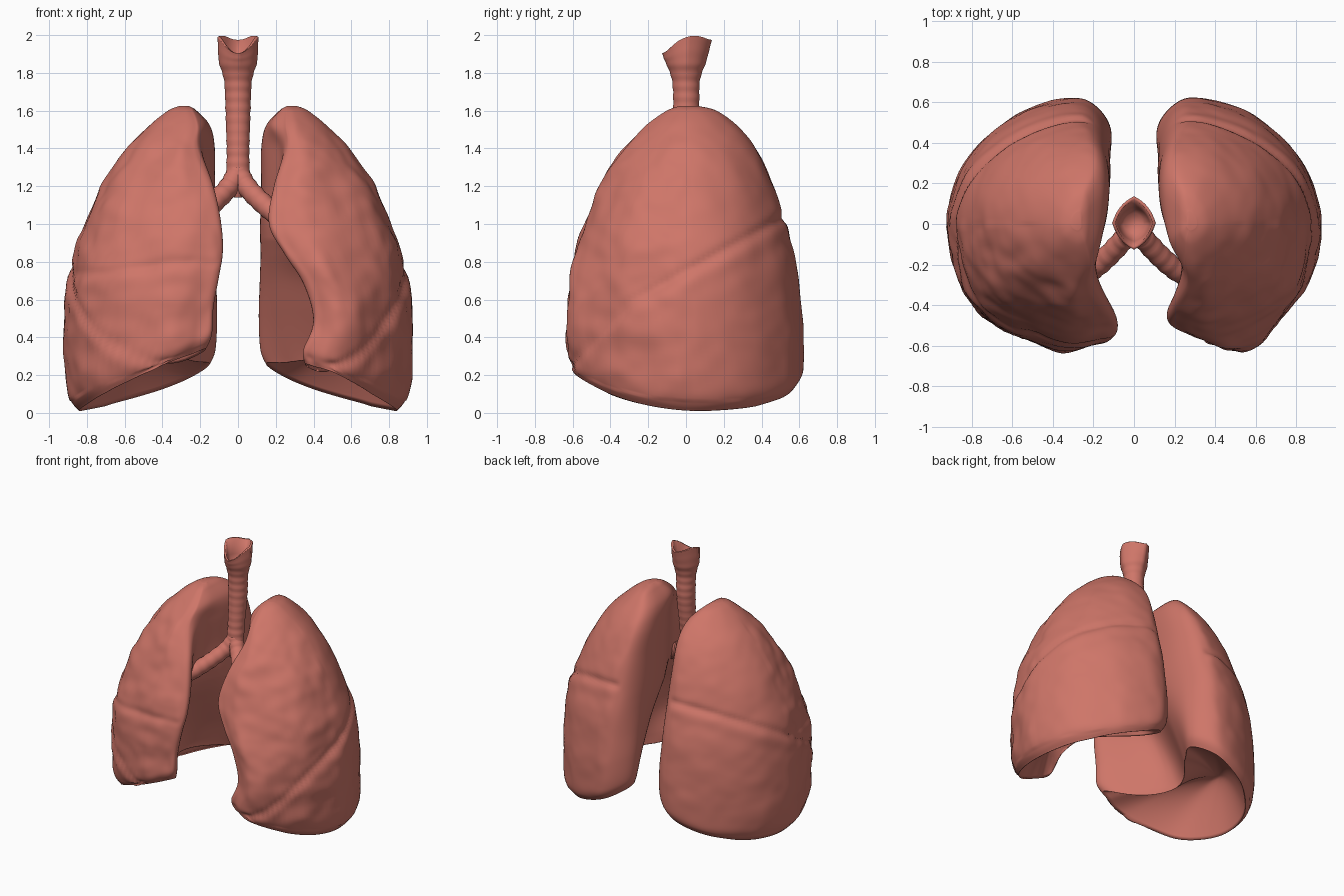
import bpy
import bmesh
import math
from mathutils import Vector, noise

if "Cube" in bpy.data.objects:
    bpy.data.objects.remove(bpy.data.objects["Cube"])

# One flesh colour for every part
flesh = bpy.data.materials.new("flesh_red")
flesh.use_nodes = True
flesh.diffuse_color = (0.62, 0.18, 0.14, 1)
flesh.node_tree.nodes["Principled BSDF"].inputs["Base Color"].default_value = flesh.diffuse_color


def spline(a, b, c, d, t):
    """Catmull-Rom blend between b and c."""
    return 0.5 * (2 * b + (c - a) * t + (2 * a - 5 * b + 4 * c - d) * t ** 2
                  + (3 * b - a - 3 * c + d) * t ** 3)


def smooth_path(points, steps, closed=False):
    """Resample a list of vectors with a smooth curve."""
    n = len(points)
    pick = (lambda i: points[i % n]) if closed else (lambda i: points[min(max(i, 0), n - 1)])
    result = []
    for i in range(n if closed else n - 1):
        for s in range(steps):
            result.append(spline(pick(i - 1), pick(i), pick(i + 1), pick(i + 2), s / steps))
    if not closed:
        result.append(points[-1])
    return result


def loft(bm, rings):
    """Skin rings of equal size with quads and close both ends."""
    loops = [[bm.verts.new(p) for p in ring] for ring in rings]
    n = len(loops[0])
    for low, high in zip(loops, loops[1:]):
        for i in range(n):
            j = (i + 1) % n
            bm.faces.new((low[i], low[j], high[j], high[i]))
    bm.faces.new(loops[0])
    bm.faces.new(loops[-1])
    bmesh.ops.recalc_face_normals(bm, faces=bm.faces)
    bm.normal_update()


def finish(bm, name):
    mesh = bpy.data.meshes.new(name)
    bm.to_mesh(mesh)
    bm.free()
    mesh.materials.append(flesh)
    obj = bpy.data.objects.new(name, mesh)
    bpy.context.collection.objects.link(obj)
    mesh.shade_smooth()


# Lung levels: height, medial x, lateral x, front y, back y
LEVELS = [
    (0, .15, .84, -.59, .58), (.1, .12, .9, -.62, .62), (.35, .11, .92, -.62, .62),
    (.6, .115, .91, -.61, .6), (.8, .12, .88, -.58, .575), (1, .12, .81, -.53, .52),
    (1.2, .125, .72, -.45, .46), (1.4, .125, .59, -.32, .37), (1.52, .15, .47, -.21, .27),
    (1.6, .22, .37, -.1, .16), (1.625, .26, .31, -.03, .06)]
# Front border x and hilum hollow x at each level
LEFT_FRONT = [.36, .35, .4, .35, .25, .165, .19, .25, .24, .25, .27]
LEFT_HOLLOW = [.52, .52, .5, .46, .36, .27, .24, .22, .18, .225, .26]
RIGHT_FRONT = [.18, .15, .14, .11, .085, .09, .13, .2, .2, .235, .27]
RIGHT_HOLLOW = [.46, .46, .44, .38, .29, .22, .2, .18, .17, .225, .26]


def section(z, medial, lateral, front, back, border, hollow):
    """Kidney-shaped outline of a lung, sinking to a crescent low down."""
    w = lateral - medial
    v = lateral - border
    sink = max(0, 1 - z / .9)
    points = [
        (medial, back * (.62 + .1 * sink)), (medial + w * .09, back * .93),
        (medial + w * .27, back), (medial + w * .6, back * .86),
        (medial + w * .89, back * .5), (lateral, back * .07),
        (lateral - w * .05, front * .36), (lateral - w * .22, front * .73),
        (border + v * .34, front), (border + v * .1, front * .97), (border, front * .85),
        (hollow, front * (.45 - .3 * sink)),
        (medial + (hollow - medial) * (.15 + .2 * sink), back * (.12 + .3 * sink))]
    return smooth_path([Vector(p) for p in points], 9, closed=True)


def rim_height(x, y):
    """Lower border: lowest at the outer back, raised over the medial hollow."""
    inward = max(0, .86 - x)
    slope = .2 * inward + .2 * inward ** 2
    tilt = (.2 if y < .15 else -.1) * (y - .15) ** 2
    arch = .16 * math.exp(-(y / .3) ** 2) * min(1, max(0, (.7 - x) / .2))
    return .004 + slope + tilt + arch


def groove(f):
    """Fissure cut with a slightly swollen lobe below it."""
    return -.012 * math.exp(-(f / .028) ** 2) + .006 * math.exp(-((f + .07) / .05) ** 2)


def build_lung(name, side, borders, hollows):
    table = [Vector(row + (b, h)) for row, b, h in zip(LEVELS, borders, hollows)]
    rings = []
    for level in smooth_path(table, 12):
        z = level[0]
        lift = max(0, 1 - z) ** 1.3
        rings.append([Vector((p.x, p.y, z + lift * rim_height(p.x, p.y)))
                      for p in section(*level)])

    # Hollow base that rises as a dome inside the rim
    rim = rings[0]
    centre = Vector((.71, .05, .4))
    base = []
    for k in range(1, 13):
        s = k / 12 if k < 12 else .965
        ring = []
        for p in rim:
            q = centre.lerp(p, s)
            q.z = p.z + (centre.z - p.z) * (1 - s * s)
            ring.append(q)
        base.append(ring)
    rings = base + rings

    bm = bmesh.new()
    loft(bm, rings)

    # Lobe fissures and uneven surface
    offsets = []
    for v in bm.verts:
        x, y, z = v.co
        outer = min(1, max(0, v.normal.x * 2 + abs(v.normal.y) * 1.5 - .2))
        if v.normal.z < -.5:
            outer = 0
        oblique = z - (.75 + .55 * y - .5 * max(0, -y - .3))
        push = groove(oblique)
        if side < 0 and y < .1 and oblique > 0:
            push += groove(z - .77 - .03 * math.sin(x * 6)) * .7
        rough = .016 if y < 0 else .007
        lumps = noise.noise(v.co * 5 + Vector((side, 0, 0)))
        lumps += .5 * noise.noise(v.co * 11)
        offsets.append(v.normal * outer * (push + rough * lumps * min(1, (1.63 - z) * 4)))
    for v, offset in zip(bm.verts, offsets):
        v.co += offset
        v.co.x *= side
    bmesh.ops.recalc_face_normals(bm, faces=bm.faces)
    finish(bm, name)


build_lung("left_lung", 1, LEFT_FRONT, LEFT_HOLLOW)
build_lung("right_lung", -1, RIGHT_FRONT, RIGHT_HOLLOW)

# Windpipe: height, half width, half depth, centre y, squareness of the throat
WINDPIPE = [(1.14, .02, .025, -.06, 0), (1.2, .055, .05, -.05, 0), (1.28, .062, .055, -.035, 0),
            (1.38, .06, .06, -.02, 0), (1.6, .066, .068, 0, 0), (1.76, .074, .074, 0, .2),
            (1.86, .102, .108, 0, .7), (1.95, .108, .132, .005, 1)]
N = 40


def pipe_ring(z, rx, ry, cy, diamond, rise=0):
    ring = []
    for i in range(N):
        a = math.tau * i / N
        c, s = math.cos(a), math.sin(a)
        k = 1 + diamond * .45 * (1 / (abs(c) + abs(s)) - 1)
        lift = rise * (.05 * c * c + .035 * s - .01)
        ring.append(Vector((rx * c * k, cy + ry * s * k, z + lift)))
    return ring


rings = []
for row in smooth_path([Vector(r) for r in WINDPIPE], 14):
    z, rx, ry, cy, diamond = row
    # Cartilage bands fade out towards the throat
    band = 1 + .025 * math.sin(z * 110) * (1 - min(1, max(0, diamond)))
    rise = max(0, (z - 1.85) / .1)
    rings.append(pipe_ring(z, rx * band, ry * band, cy, diamond, rise))
# Open throat: thin lip, then an inner wall going down
rings.append(pipe_ring(1.95, .092, .115, .005, 1, 1))
rings.append(pipe_ring(1.87, .08, .085, 0, .7, .2))
rings.append(pipe_ring(1.78, .05, .054, 0, .2))
bm = bmesh.new()
loft(bm, rings)
finish(bm, "windpipe")


# Airway branches running into the lungs
def build_branch(name, side):
    points = [(0, -.035, 1.28), (.045, -.07, 1.2), (.12, -.15, 1.12), (.2, -.22, 1.05),
              (.3, -.28, .97)]
    path = smooth_path([Vector(p) for p in points], 8)
    rings = []
    for i, p in enumerate(path):
        along = (path[min(i + 1, len(path) - 1)] - path[max(i - 1, 0)]).normalized()
        u = along.cross(Vector((0, 1, 0))).normalized()
        w = along.cross(u)
        r = .054 + .002 * math.sin(i * 1.6)
        ring = [p + (u * math.cos(math.tau * k / 20) + w * math.sin(math.tau * k / 20)) * r
                for k in range(20)]
        rings.append([Vector((q.x * side, q.y, q.z)) for q in ring])
    bm = bmesh.new()
    loft(bm, rings)
    finish(bm, name)


build_branch("left_airway", 1)
build_branch("right_airway", -1)
